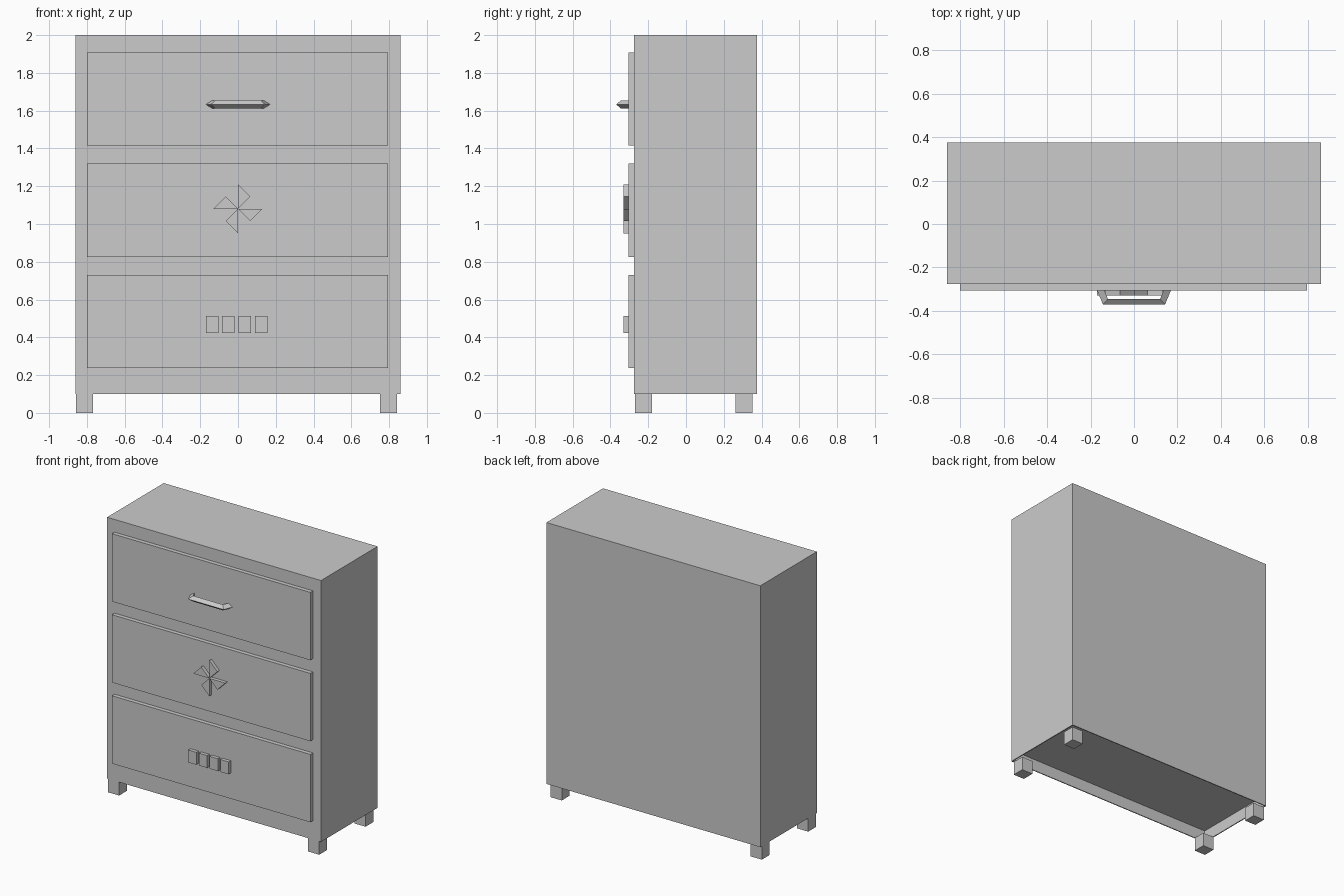
import bpy, bmesh
from math import pi
from mathutils import Matrix

if "Cube" in bpy.data.objects:
    bpy.data.objects.remove(bpy.data.objects["Cube"])


def make_object(name, bm):
    bmesh.ops.recalc_face_normals(bm, faces=bm.faces)
    mesh = bpy.data.meshes.new(name)
    bm.to_mesh(mesh)
    bm.free()
    obj = bpy.data.objects.new(name, mesh)
    bpy.context.collection.objects.link(obj)
    return obj


def add_box(bm, x, y, z):
    mat = (Matrix.Translation(((x[0] + x[1]) / 2, (y[0] + y[1]) / 2, (z[0] + z[1]) / 2))
           @ Matrix.Diagonal((x[1] - x[0], y[1] - y[0], z[1] - z[0], 1)))
    bmesh.ops.create_cube(bm, size=1, matrix=mat)


def box(name, x, y, z):
    bm = bmesh.new()
    add_box(bm, x, y, z)
    return make_object(name, bm)


# Cabinet with a thin rim around a recessed underside
bm = bmesh.new()
add_box(bm, (-0.86, 0.86), (-0.275, 0.375), (0.1, 2.0))
bm.normal_update()
bottom = min(bm.faces, key=lambda f: f.calc_center_median().z)
bmesh.ops.inset_region(bm, faces=[bottom], thickness=0.01)
recess = bmesh.ops.extrude_face_region(bm, geom=[bottom])
verts = [g for g in recess["geom"] if isinstance(g, bmesh.types.BMVert)]
bmesh.ops.translate(bm, verts=verts, vec=(0, 0, 0.085))
if bottom.is_valid:
    bm.faces.remove(bottom)
make_object("cabinet", bm)

# Feet
for side, x in (("left", -0.857), ("right", 0.752)):
    for end, y in (("front", -0.27), ("back", 0.263)):
        box(f"{end}_{side}_foot", (x, x + 0.09), (y, y + 0.09), (0, 0.1))

# Drawer fronts
for name, z in (("lower", 0.237), ("middle", 0.826), ("upper", 1.415)):
    box(f"{name}_drawer", (-0.8, 0.795), (-0.305, -0.275), (z, z + 0.493))

# Upper drawer handle: triangular section swept along a bent path
outer = [(-0.17, -0.305), (-0.143, -0.37), (0.143, -0.37), (0.17, -0.305)]
inner = [(-0.137, -0.305), (-0.12, -0.345), (0.12, -0.345), (0.137, -0.305)]
bm = bmesh.new()
rings = [[bm.verts.new((*o, 1.633)), bm.verts.new((*i, 1.654)), bm.verts.new((*i, 1.612))]
         for o, i in zip(outer, inner)]
for a, b in zip(rings, rings[1:]):
    for k in range(3):
        n = (k + 1) % 3
        bm.faces.new((a[k], a[n], b[n], b[k]))
bm.faces.new(rings[0])
bm.faces.new(rings[-1])
make_object("upper_handle", bm)

# Middle drawer pinwheel: four triangular blades
bm = bmesh.new()
for k in range(4):
    rot = Matrix.Translation((0, 0, 1.08)) @ Matrix.Rotation(k * pi / 2, 4, 'Y')
    tri = [(0, 0), (0, 0.13), (0.065, 0.065)]
    front = [bm.verts.new(rot @ Matrix.Translation((x, -0.33, z)).translation) for x, z in tri]
    back = [bm.verts.new(rot @ Matrix.Translation((x, -0.305, z)).translation) for x, z in tri]
    bm.faces.new(front)
    bm.faces.new(back)
    for i in range(3):
        j = (i + 1) % 3
        bm.faces.new((front[i], front[j], back[j], back[i]))
make_object("pinwheel_knob", bm)

# Lower drawer block pulls
for k in range(4):
    x = -0.17 + k * 0.0865
    box(f"block_pull_{k + 1}", (x, x + 0.066), (-0.33, -0.305), (0.424, 0.514))
